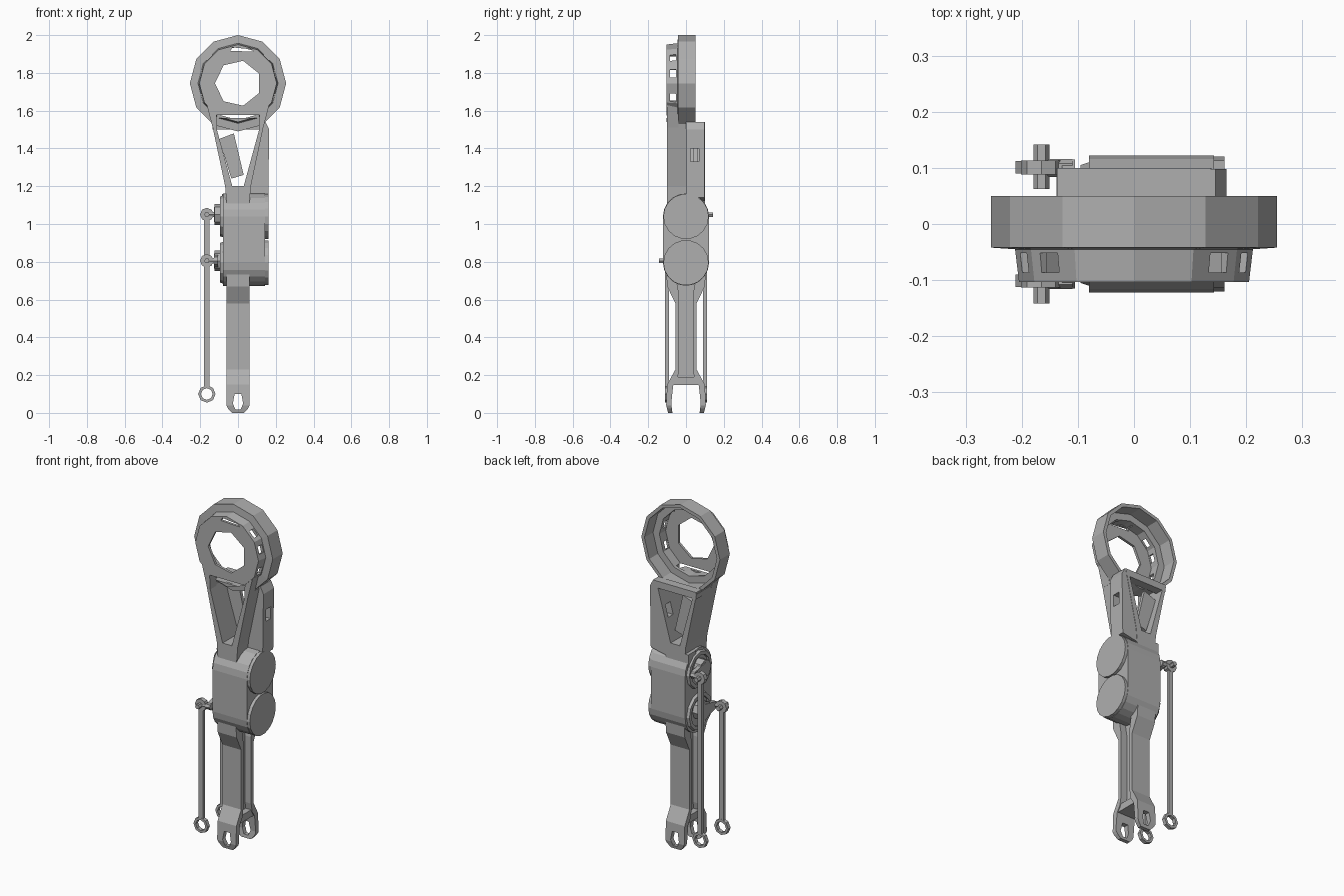
import bpy, bmesh, math
from mathutils import Vector

if "Cube" in bpy.data.objects:
    bpy.data.objects.remove(bpy.data.objects["Cube"])

grey = bpy.data.materials.new("machined_grey")
grey.use_nodes = True
COLOR = (0.43, 0.43, 0.43, 1)
grey.diffuse_color = COLOR
grey.node_tree.nodes["Principled BSDF"].inputs["Base Color"].default_value = COLOR


def place(axis, u, v, w):
    """Map profile coordinates u, v and depth w onto the chosen extrusion axis."""
    return Vector({"x": (w, u, v), "y": (u, w, v), "z": (u, v, w)}[axis])


def finish(name, bm):
    bmesh.ops.recalc_face_normals(bm, faces=bm.faces)
    mesh = bpy.data.meshes.new(name)
    bm.to_mesh(mesh)
    bm.free()
    mesh.materials.append(grey)
    obj = bpy.data.objects.new(name, mesh)
    bpy.context.scene.collection.objects.link(obj)
    return obj


def prism(name, pts, axis, a, b):
    bm = bmesh.new()
    low = [bm.verts.new(place(axis, u, v, a)) for u, v in pts]
    high = [bm.verts.new(place(axis, u, v, b)) for u, v in pts]
    bm.faces.new(low)
    bm.faces.new(high)
    n = len(pts)
    for i in range(n):
        j = (i + 1) % n
        bm.faces.new((low[i], low[j], high[j], high[i]))
    return finish(name, bm)


def box(name, x, y, z):
    return prism(name, [(x[0], y[0]), (x[1], y[0]), (x[1], y[1]), (x[0], y[1])], "z", *z)


def ngon(u, v, r, n, start=0.0):
    return [(u + r * math.cos(start + math.tau * i / n),
             v + r * math.sin(start + math.tau * i / n)) for i in range(n)]


def revolve(name, profile, axis, u, v, n):
    """Closed ring from (radius, depth) points."""
    bm = bmesh.new()
    loops = [[bm.verts.new(place(axis, p, q, d)) for p, q in ngon(u, v, r, n)]
             for r, d in profile]
    for k, loop in enumerate(loops):
        nxt = loops[(k + 1) % len(loops)]
        for i in range(n):
            j = (i + 1) % n
            bm.faces.new((loop[i], loop[j], nxt[j], nxt[i]))
    return finish(name, bm)


def cut(obj, *cutters):
    for c in cutters:
        c.hide_render = True
        mod = obj.modifiers.new("cut", "BOOLEAN")
        mod.operation = "DIFFERENCE"
        mod.solver = "EXACT"
        mod.object = c
    graph = bpy.context.evaluated_depsgraph_get()
    mesh = bpy.data.meshes.new_from_object(obj.evaluated_get(graph))
    obj.modifiers.clear()
    obj.data = mesh
    for c in cutters:
        bpy.data.objects.remove(c)


# Ring housing: stepped cup open to the back
RZ = 1.745
ring = revolve("ring_housing", [(.255, .05), (.255, -.042), (.212, -.045), (.205, -.103),
                                (.08, -.103), (.08, -.088), (.194, -.088), (.194, -.03),
                                (.235, -.03), (.235, .05)], "y", 0, RZ, 12)
cutters = [prism("hole_cutter", ngon(0, RZ, .122, 7, math.pi), "y", -.2, 0),
           prism("top_slot", [(-.04, 1.917), (.085, 1.912), (.07, 1.925), (-.03, 1.935)],
                 "y", -.2, -.05),
           box("bottom_slot", (-.11, .11), (-.2, -.05), (1.56, 1.578))]
# Small windows through the hub wall
for deg in (15, 42, -22, 138, 165, 202):
    a = math.radians(deg)
    r, t = Vector((math.cos(a), math.sin(a))), Vector((-math.sin(a), math.cos(a)))
    c = Vector((0, RZ)) + r * .2
    corners = [c + r * p + t * q for p, q in ((-.02, -.022), (.02, -.022), (.02, .022), (-.02, .022))]
    cutters.append(prism("notch", corners, "y", -.086, -.052))
cut(ring, *cutters)

# Upper arm: V shaped frame with a tapered window
arm = prism("upper_arm", [(-.06, 1.1), (-.068, 1.2), (-.138, 1.53), (.138, 1.53),
                          (.068, 1.2), (.06, 1.1)], "y", -.1, .1)
cut(arm, prism("window", [(-.03, 1.2), (.03, 1.2), (.112, 1.5), (.112, 1.6),
                          (-.112, 1.6), (-.112, 1.5)], "y", -.3, .3),
    box("side_hole", (.03, .3), (.025, .07), (1.33, 1.4)))
box("arm_back_bar", (-.136, .136), (.05, .1), (1.5, 1.54))
prism("arm_inner_plate", [(-.1, 1.45), (-.022, 1.48), (.03, 1.26), (-.035, 1.24)], "y", .04, .06)
for s, side in ((-1, "right"), (1, "left")):
    prism(side + "_hub_strut", [(s * .11, 1.49), (s * .134, 1.51), (s * .165, 1.63),
                                (s * .115, 1.59)], "y", -.1, -.04)
rail = prism("arm_side_rail", [(.055, 1.12), (.16, 1.14), (.165, 1.5), (.145, 1.54),
                               (.125, 1.54), (.062, 1.2)], "y", 0, .098)
cut(rail, box("rail_hole", (.03, .3), (.025, .07), (1.33, 1.4)))

# Motor block: stadium shaped body with two round motor ends
UP, LOW = 1.04, .795


def stadium(r, n=10):
    top = [(r * math.cos(math.pi * i / n), UP + r * math.sin(math.pi * i / n)) for i in range(n + 1)]
    return top + [(-y, UP + LOW - z) for y, z in top]


prism("motor_body", stadium(.122), "x", -.08, .143)
for name, z, s in (("upper", UP, 1), ("lower", LOW, -1)):
    prism(name + "_motor_end", ngon(0, z, .12, 18), "x", .14, .161)
    revolve(name + "_motor_rim", [(.11, -.08), (.105, -.095), (.085, -.095), (.085, -.08)],
            "x", 0, z, 12)
    prism(name + "_shaft", ngon(0, z + .01, .055, 8), "x", -.125, -.08)
    # Crank reaching out to the push rod
    zc = z + .01
    prism(name + "_crank", [(0, zc - .04), (s * .1, zc - .02), (s * .115, zc),
                            (s * .1, zc + .02), (0, zc + .04)], "x", -.128, -.105)
    prism(name + "_crank_pin", ngon(s * .1, zc, .016, 6), "x", -.165, -.11)
    prism(name + "_joint_pin", ngon(-.165, zc, .014, 6), "y", s * .062, s * .142)
    revolve(name + "_joint_ring", [(.036, s * .088), (.036, s * .113), (.012, s * .113),
                                   (.012, s * .088)], "y", -.165, zc, 8)
    # Push rod with an eye at its foot
    box(name + "_push_rod", (-.179, -.151), sorted((s * .091, s * .111)), (.135, zc - .025))
    revolve(name + "_rod_eye", [(.046, s * .09), (.046, s * .112), (.031, s * .112),
                                (.031, s * .09)], "y", -.165, .1, 8)

# Small plate beside the neck
box("neck_plate", (-.085, -.055), (.03, .1), (1.06, 1.16))

# Lower leg: two mirrored flanges ending in fork prongs
FLANGE = [(.105, .76), (.1, .67), (.056, .58), (.056, .23), (.1, .15), (.105, .04), (.095, 0),
          (.072, 0), (.078, .05), (.068, .145), (.045, .18), (.036, .23), (.036, .62), (.06, .76)]
for s, side in ((-1, "front"), (1, "back")):
    flange = prism(side + "_leg_flange", [(s * y, z) for y, z in FLANGE], "x", -.062, .06)
    tools = [prism("eye_cutter", [(-.014, .018), (.014, .018), (.027, .05), (.018, .1),
                                  (-.018, .1), (-.027, .05)], "y", -.2, .2)]
    for e in (-1, 1):
        tools.append(prism("corner_cutter", [(e * .068, .055), (e * .052, .022), (e * .03, -.002),
                                             (e * .1, -.01)], "y", -.2, .2))
    cut(flange, *tools)
box("leg_web", (-.02, .02), (-.045, .045), (.17, .72))
box("fork_bridge", (-.055, .055), (-.075, .075), (.148, .19))
